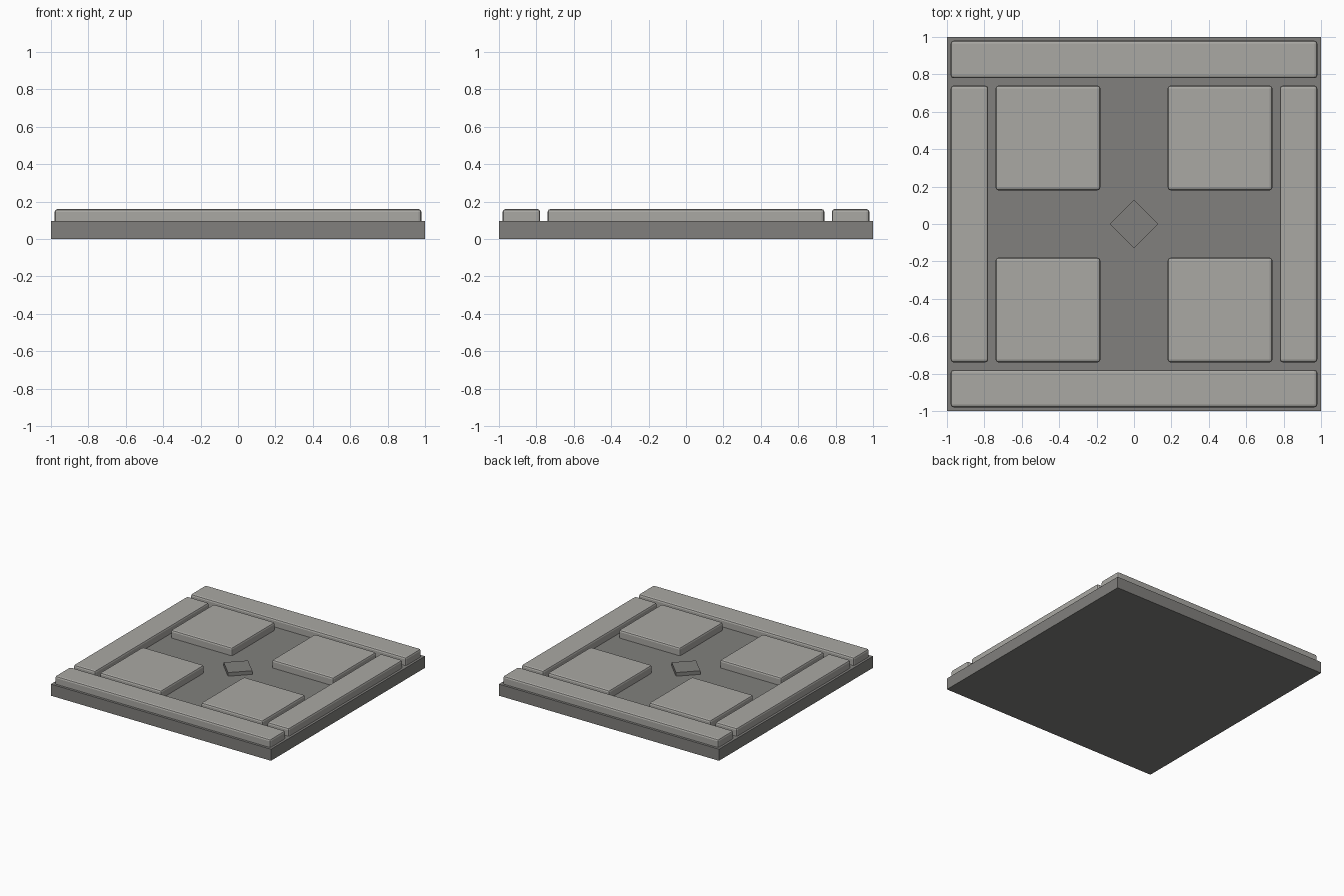
import bpy
import math

cube = bpy.data.objects.get("Cube")
if cube:
    bpy.data.objects.remove(cube, do_unlink=True)


def material(name, color):
    mat = bpy.data.materials.new(name)
    mat.use_nodes = True
    mat.diffuse_color = color
    mat.node_tree.nodes["Principled BSDF"].inputs["Base Color"].default_value = color
    return mat


LIGHT = material("light stone", (0.40, 0.393, 0.37, 1))
DARK = material("dark stone", (0.22, 0.216, 0.205, 1))
BASE_TOP = 0.095
BLOCK_TOP = 0.16
SINK = 0.03


def slab(name, x, y, z, mat, bevel=0, turn=0):
    """Box spanning the (low, high) ranges x, y and z."""
    spans = (x, y, z)
    bpy.ops.mesh.primitive_cube_add(size=1, location=[(a + b) / 2 for a, b in spans])
    obj = bpy.context.object
    obj.name = name
    obj.scale = [b - a for a, b in spans]
    bpy.ops.object.transform_apply(location=False, rotation=False, scale=True)
    obj.rotation_euler.z = turn
    obj.data.materials.append(mat)
    if bevel:
        mod = obj.modifiers.new("worn edges", "BEVEL")
        mod.width = bevel
        mod.segments = 2
    return obj


def block(name, x, y):
    slab(name, sorted(x), sorted(y), (BASE_TOP - SINK, BLOCK_TOP), LIGHT, bevel=0.015)


# Mortar base
slab("base", (-1, 1), (-1, 1), (0, BASE_TOP), DARK)

# Border stones
for side, s in (("back", 1), ("front", -1)):
    block(side + "_border", (-0.98, 0.98), (0.78 * s, 0.98 * s))
for side, s in (("left", 1), ("right", -1)):
    block(side + "_border", (0.78 * s, 0.98 * s), (-0.74, 0.74))

# Four square paving stones
for row, sy in (("back", 1), ("front", -1)):
    for side, sx in (("left", 1), ("right", -1)):
        block(f"{row}_{side}_paver", (0.18 * sx, 0.74 * sx), (0.18 * sy, 0.74 * sy))

# Small diamond in the middle
half = 0.13 / math.sqrt(2)
slab("center_diamond", (-half, half), (-half, half),
     (BASE_TOP - SINK, BASE_TOP + 0.03), DARK, turn=math.pi / 4)
